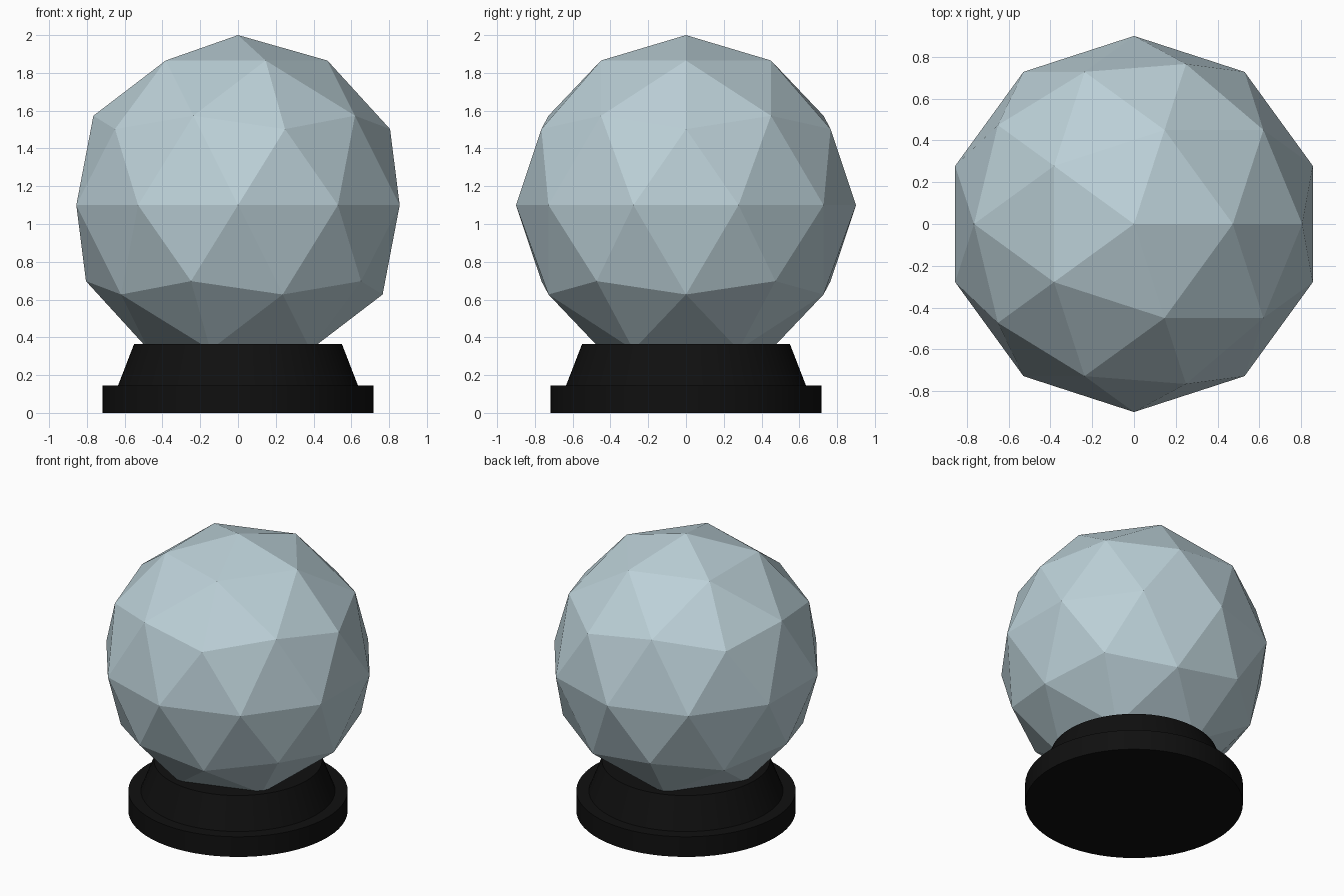
import bpy, bmesh, math

if "Cube" in bpy.data.objects:
    bpy.data.objects.remove(bpy.data.objects["Cube"])


def material(name, rgb):
    m = bpy.data.materials.new(name)
    m.diffuse_color = (*rgb, 1.0)
    m.use_nodes = True
    m.node_tree.nodes["Principled BSDF"].inputs["Base Color"].default_value = m.diffuse_color
    return m


glass = material("pale blue glass", (0.50, 0.63, 0.68))
black = material("black", (0.005, 0.005, 0.005))

# Faceted ball: low-poly icosphere, flat shaded, sunk into the stand
bpy.ops.mesh.primitive_ico_sphere_add(subdivisions=2, radius=0.9, location=(0, 0, 1.1))
ball = bpy.context.object
ball.name = "faceted_ball"
ball.data.materials.append(glass)

# Round stand: stepped profile revolved about z
profile = [(0, 0), (0.717, 0), (0.717, 0.145), (0.635, 0.145), (0.55, 0.365), (0, 0.365)]
bm = bmesh.new()
verts = [bm.verts.new((r, 0, z)) for r, z in profile]
edges = [bm.edges.new(pair) for pair in zip(verts, verts[1:])]
bmesh.ops.spin(bm, geom=verts + edges, cent=(0, 0, 0), axis=(0, 0, 1),
               angle=2 * math.pi, steps=64)
bmesh.ops.remove_doubles(bm, verts=bm.verts, dist=1e-4)
bmesh.ops.recalc_face_normals(bm, faces=bm.faces)
mesh = bpy.data.meshes.new("stand")
bm.to_mesh(mesh)
bm.free()
stand = bpy.data.objects.new("stand", mesh)
bpy.context.collection.objects.link(stand)
mesh.materials.append(black)
bpy.ops.object.select_all(action='DESELECT')
stand.select_set(True)
bpy.context.view_layer.objects.active = stand
bpy.ops.object.shade_smooth_by_angle(angle=math.radians(30))
